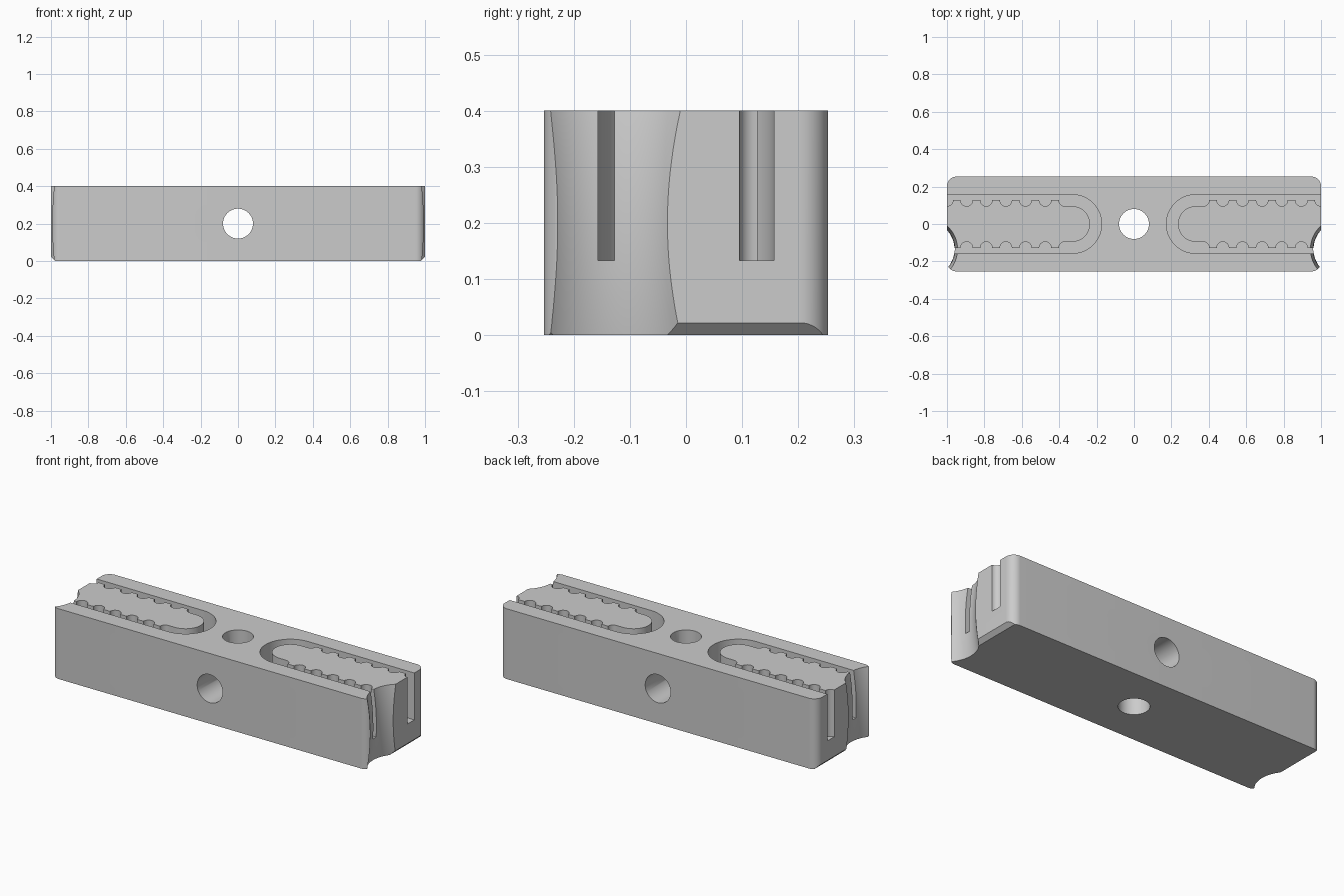
import bpy, bmesh
from math import sin, cos, pi, radians
from mathutils import Matrix

if "Cube" in bpy.data.objects:
    bpy.data.objects.remove(bpy.data.objects["Cube"], do_unlink=True)

LENGTH, HALF_W, HEIGHT = 1.0, 0.253, 0.4
CORNER = 0.05
SLOT_W, ISLAND_W, TOOTH_W = 0.157, 0.095, 0.127
SLOT_FLOOR, SLOT_CX = 0.133, 0.33
PITCH, SCALLOP = 0.105, 0.032


def arc(cx, cy, r, start, end, steps):
    """Points on an arc, angles in degrees."""
    angles = [radians(start + (end - start) * i / steps) for i in range(steps + 1)]
    return [(cx + r * cos(a), cy + r * sin(a)) for a in angles]


def finish(name, bm):
    bmesh.ops.recalc_face_normals(bm, faces=bm.faces)
    mesh = bpy.data.meshes.new(name)
    bm.to_mesh(mesh)
    bm.free()
    obj = bpy.data.objects.new(name, mesh)
    bpy.context.collection.objects.link(obj)
    return obj


def prism(name, points, z0, z1, matrix=Matrix()):
    """Extrude a flat outline from z0 to z1, then place it."""
    bm = bmesh.new()
    face = bm.faces.new([bm.verts.new((x, y, z0)) for x, y in points])
    top = bmesh.ops.extrude_face_region(bm, geom=[face])["geom"]
    bmesh.ops.translate(bm, vec=(0, 0, z1 - z0),
                        verts=[v for v in top if isinstance(v, bmesh.types.BMVert)])
    bm.transform(matrix)
    return finish(name, bm)


def waisted_post(name, x, y):
    """Upright round post, narrowest at half height."""
    bm = bmesh.new()
    rings = []
    for i in range(21):
        z = -0.02 + 0.44 * i / 20
        r = 0.15 + 0.0165 * ((z - 0.2) / 0.2) ** 2
        rings.append([bm.verts.new((px, py, z)) for px, py in arc(x, y, r, 0, 360, 96)[:-1]])
    for a, b in zip(rings, rings[1:]):
        for i in range(len(a)):
            j = (i + 1) % len(a)
            bm.faces.new((a[i], a[j], b[j], b[i]))
    bm.faces.new(rings[0])
    bm.faces.new(rings[-1])
    return finish(name, bm)


def slot_outline(side):
    """Horseshoe slot with a scalloped inner wall."""
    outer = [(1.1, SLOT_W)] + arc(SLOT_CX, 0, SLOT_W, 90, 270, 40) + [(1.1, -SLOT_W)]
    lower = [(1.1, -TOOTH_W)]
    for k in range(6):
        lower += arc(1 - PITCH * k, -TOOTH_W, SCALLOP, 0, 180, 12)
    lower += arc(1 - PITCH * 6, -TOOTH_W, SCALLOP, 0, 90, 6)
    nose = arc(SLOT_CX, 0, ISLAND_W, 270, 90, 32)
    upper = [(x, -y) for x, y in reversed(lower)]
    return [(x * side, y) for x, y in outer + lower + nose + upper]


# Main block with rounded upright corners
ix, iy = LENGTH - CORNER, HALF_W - CORNER
outline = (arc(ix, iy, CORNER, 0, 90, 12) + arc(-ix, iy, CORNER, 90, 180, 12)
           + arc(-ix, -iy, CORNER, 180, 270, 12) + arc(ix, -iy, CORNER, 270, 360, 12))
body = prism("clamp_block", outline, 0, HEIGHT)

# Cutters: slots, end grooves, bottom chamfers and the two bores
upright = Matrix.Rotation(pi / 2, 4, "X")
cutters = []
for side in (-1, 1):
    cutters.append(prism("slot_cutter", slot_outline(side), SLOT_FLOOR, 0.5))
    cutters.append(waisted_post("groove_cutter", side * 1.11, -0.135))
    wedge = [(side * 0.968, -0.01), (side * 1.03, -0.01), (side * 1.03, 0.052)]
    cutters.append(prism("chamfer_cutter", wedge, -0.4, 0.4, upright))
hole = arc(0, 0, 0.08, 0, 360, 64)[:-1]
cutters.append(prism("vertical_bore_cutter", hole, -0.1, 0.5))
cutters.append(prism("cross_bore_cutter", hole, -0.4, 0.4,
                     Matrix.Translation((0, 0, 0.2)) @ upright))

bpy.ops.object.select_all(action="DESELECT")
bpy.context.view_layer.objects.active = body
body.select_set(True)
for cutter in cutters:
    cutter.hide_render = True
    mod = body.modifiers.new(cutter.name, "BOOLEAN")
    mod.operation, mod.solver, mod.object = "DIFFERENCE", "EXACT", cutter
    bpy.ops.object.modifier_apply(modifier=mod.name)
    bpy.data.objects.remove(cutter, do_unlink=True)

# Single grey finish
grey = bpy.data.materials.new("plain_grey")
grey.use_nodes = True
colour = (0.6, 0.6, 0.6, 1)
grey.diffuse_color = colour
grey.node_tree.nodes["Principled BSDF"].inputs["Base Color"].default_value = colour
body.data.materials.clear()
body.data.materials.append(grey)
bpy.ops.object.shade_smooth_by_angle(angle=radians(30))
